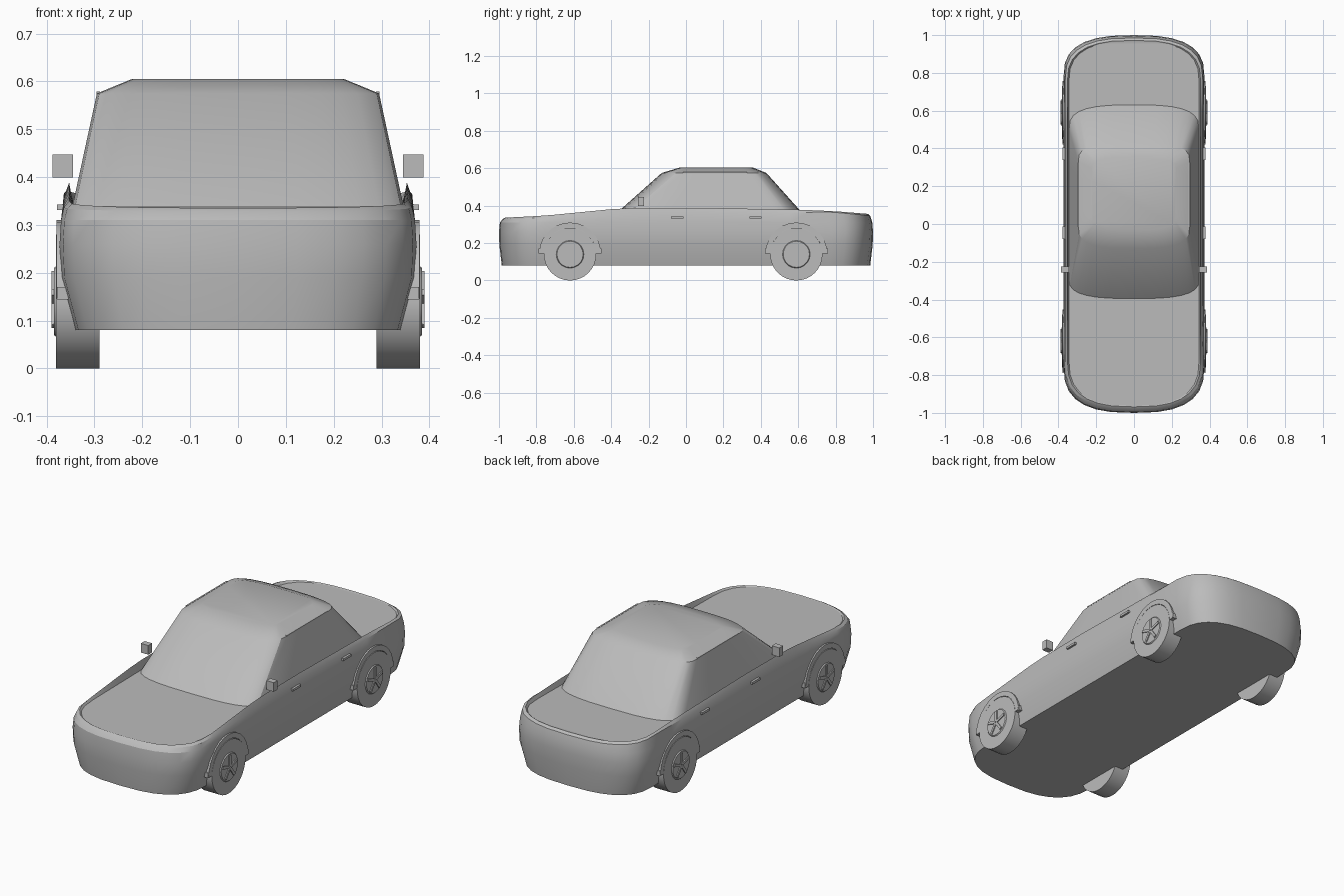
import bpy, bmesh, math
from mathutils import Matrix, Vector

cube = bpy.data.objects.get("Cube")
if cube:
    bpy.data.objects.remove(cube)

grey = bpy.data.materials.new("plain_grey")
grey.use_nodes = True
COLOUR = (0.5, 0.5, 0.5, 1)
grey.diffuse_color = COLOUR
grey.node_tree.nodes["Principled BSDF"].inputs["Base Color"].default_value = COLOUR


def finish(name, bm, angle=30):
    bmesh.ops.recalc_face_normals(bm, faces=bm.faces)
    mesh = bpy.data.meshes.new(name)
    bm.to_mesh(mesh)
    bm.free()
    mesh.materials.append(grey)
    ob = bpy.data.objects.new(name, mesh)
    bpy.context.collection.objects.link(ob)
    bpy.ops.object.select_all(action='DESELECT')
    ob.select_set(True)
    bpy.context.view_layer.objects.active = ob
    bpy.ops.object.shade_smooth_by_angle(angle=math.radians(angle))
    return ob


def outline(hx, y0, y1, r0, r1, power, steps=7, side=14):
    """Plan outline: straight sides with superelliptic front and rear ends."""
    half = []
    for i in range(steps):
        a = math.pi / 2 * (1 - i / steps)
        half.append((hx * abs(math.cos(a)) ** (2 / power),
                     y0 + r0 - r0 * math.sin(a) ** (2 / power)))
    for i in range(side + 1):
        half.append((hx, y0 + r0 + (y1 - r1 - y0 - r0) * i / side))
    for i in range(1, steps + 1):
        a = math.pi / 2 * i / steps
        half.append((hx * abs(math.cos(a)) ** (2 / power),
                     y1 - r1 + r1 * math.sin(a) ** (2 / power)))
    return half + [(-x, y) for x, y in reversed(half[1:-1])]


def loft(bm, rings):
    """Join closed rings of equal length and cap both ends."""
    loops = [[bm.verts.new(p) for p in ring] for ring in rings]
    for a, b in zip(loops, loops[1:]):
        n = len(a)
        for i in range(n):
            bm.faces.new((a[i], a[(i + 1) % n], b[(i + 1) % n], b[i]))
    bm.faces.new(loops[0])
    bm.faces.new(loops[-1])


def graph(*points):
    """Height along y by straight interpolation."""
    def f(y):
        for (ya, za), (yb, zb) in zip(points, points[1:]):
            if y <= yb:
                return za + (zb - za) * (y - ya) / (yb - ya)
        return points[-1][1]
    return f


# Body: lofted plan outlines with a raised lip along each side
shoulder = graph((-1, .328), (-.2, .355), (.78, .366), (1, .345))
lip = graph((-1, .334), (-.75, .347), (-.35, .386), (0, .389), (.6, .379), (.8, .37), (1, .354))
deck = graph((-1, .333), (1, .355))
bm = bmesh.new()
loft(bm, [[(x, y, z(y)) for x, y in outline(hx, y0, y1, .25, .22, 2.7)]
          for hx, y0, y1, z in (
              (.340, -.985, .985, lambda y: .08),
              (.370, -.998, .998, lambda y: .19),
              (.373, -1, 1, lambda y: .26),
              (.370, -.995, .996, lambda y: .31),
              (.364, -.98, .985, shoulder),
              (.353, -.968, .972, lip),
              (.345, -.964, .968, deck))])
finish("body", bm, 25)

# Cabin: windscreen, side windows and roof as one tapered shell
bm = bmesh.new()
loft(bm, [[(x, y, z) for x, y in outline(*ring, 3, side=4)]
          for z, ring in ((.335, (.347, -.4, .645, .11, .135)),
                          (.575, (.295, -.13, .43, .12, .10)),
                          (.605, (.222, -.03, .355, .07, .06)))])
finish("cabin", bm, 30)


def disc(bm, x0, x1, r0, r1, y, z, n):
    """Cylinder or cone frustum lying along x."""
    loft(bm, [[(x, y + r * math.cos(2 * math.pi * i / n),
                z + r * math.sin(2 * math.pi * i / n)) for i in range(n)]
              for x, r in ((x0, r0), (x1, r1))])


def box(bm, centre, size, angle=0):
    turn = Matrix.Rotation(angle, 4, 'X')
    bmesh.ops.create_cube(bm, size=1, matrix=Matrix.Translation(centre) @ turn
                          @ Matrix.Diagonal((*size, 1)))


def arch(bm, x0, x1, r0, r1, y, z, n=14):
    """Half ring above a wheel."""
    loops = []
    for i in range(n + 1):
        a = math.pi * i / n
        c, s = math.cos(a), math.sin(a)
        loops.append([(x, y + r * c, z + r * s)
                      for x, r in ((x0, r0), (x1, r0), (x1, r1), (x0, r1))])
    loft(bm, loops)


WHEEL_Z = .14
for side, s in (("left", 1), ("right", -1)):
    for end, y in (("front", -.62), ("rear", .59)):
        # Tyre
        bm = bmesh.new()
        disc(bm, s * .29, s * .38, .14, .14, y, WHEEL_Z, 32)
        finish(f"{end}_{side}_tyre", bm)
        # Hub with five spokes
        bm = bmesh.new()
        disc(bm, s * .375, s * .385, .078, .07, y, WHEEL_Z, 20)
        for k in range(5):
            a = math.pi / 2 + 2 * math.pi * k / 5
            off = Vector((0, math.cos(a), math.sin(a))) * .034
            box(bm, Vector((s * .385, y, WHEEL_Z)) + off, (.01, .06, .014), a)
        finish(f"{end}_{side}_hub", bm)
        # Flared arch with a small foot at each end
        bm = bmesh.new()
        arch(bm, s * .33, s * .379, .138, .165, y, .145)
        for d in (-1, 1):
            box(bm, (s * .355, y + d * .155, .157), (.046, .026, .026))
        finish(f"{end}_{side}_arch", bm)

    # Door handles
    for end, y in (("front", -.047), ("rear", .372)):
        bm = bmesh.new()
        box(bm, (s * .371, y, .337), (.014, .065, .012))
        finish(f"{end}_{side}_handle", bm)

    # Door mirror
    bm = bmesh.new()
    box(bm, (s * .366, -.24, .423), (.043, .032, .048))
    finish(f"{side}_mirror", bm)

    # Roof gutter
    bm = bmesh.new()
    box(bm, (s * .292, .155, .576), (.008, .34, .006))
    finish(f"{side}_gutter", bm)
